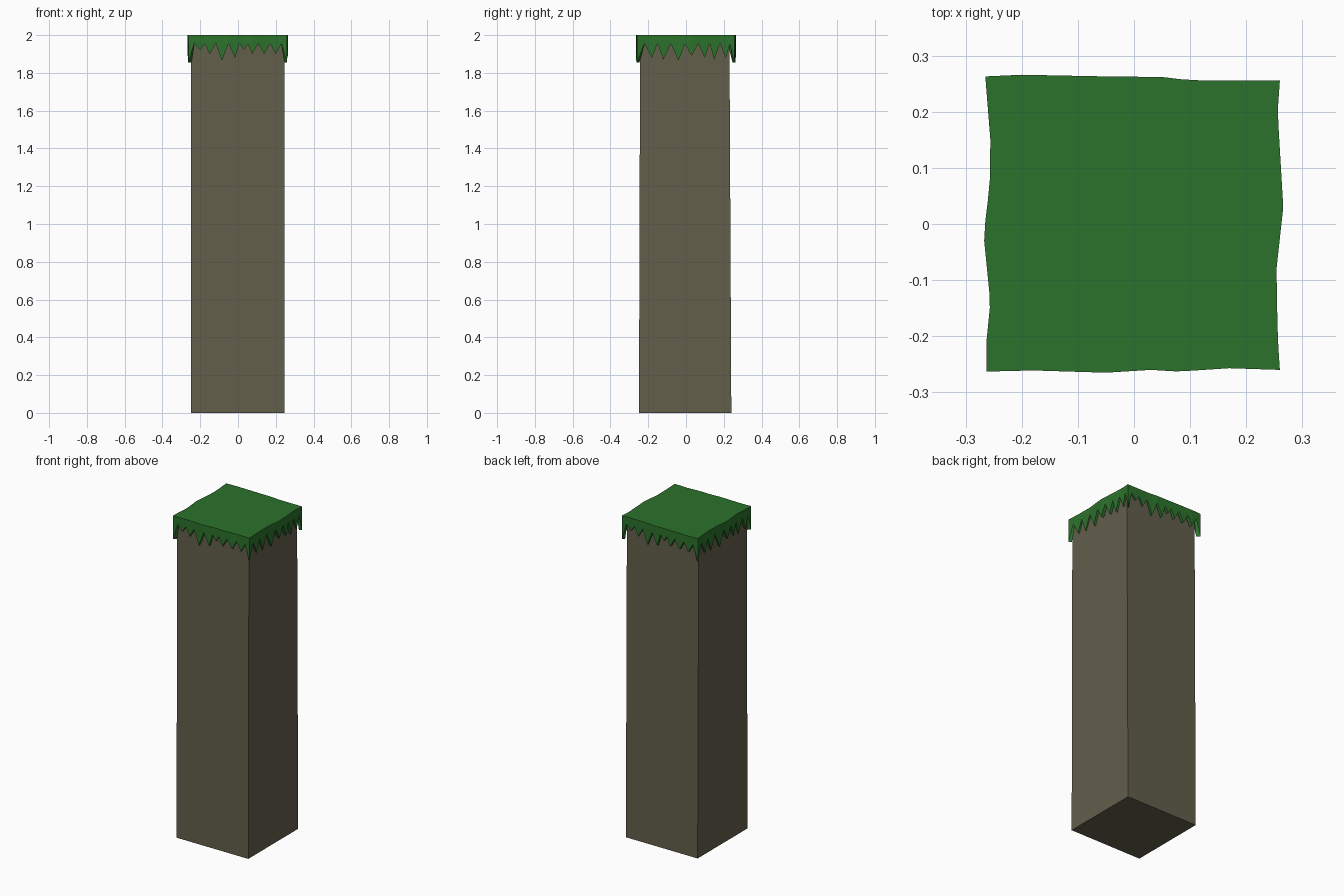
import bpy
import bmesh
from mathutils import Vector

cube = bpy.data.objects.get("Cube")
if cube:
    bpy.data.objects.remove(cube)


def material(name, rgb):
    mat = bpy.data.materials.new(name)
    mat.use_nodes = True
    mat.diffuse_color = (*rgb, 1)
    mat.node_tree.nodes["Principled BSDF"].inputs["Base Color"].default_value = (*rgb, 1)
    return mat


def make_object(name, bm, mat):
    bmesh.ops.recalc_face_normals(bm, faces=bm.faces)
    mesh = bpy.data.meshes.new(name)
    bm.to_mesh(mesh)
    bm.free()
    mesh.materials.append(mat)
    obj = bpy.data.objects.new(name, mesh)
    bpy.context.collection.objects.link(obj)
    return obj


def wave_at(points, t):
    """Linear interpolation along the wavy edge, by its first coordinate."""
    for (a, u), (b, v) in zip(points, points[1:]):
        if a <= t <= b:
            return u + (v - u) * (t - a) / (b - a)
    return points[-1][1]


earth = material("earth brown", (0.125, 0.114, 0.071))
grass = material("grass green", (0.025, 0.17, 0.025))

# Earth pillar, narrowing slightly towards the top at the back
bm = bmesh.new()
bmesh.ops.create_cube(bm, size=1)
for v in bm.verts:
    top = v.co.z > 0
    v.co.x = 0.245 if v.co.x > 0 else -0.248
    v.co.y = (0.23 if top else 0.24) if v.co.y > 0 else (-0.243 if top else -0.249)
    v.co.z = 1.98 if top else 0
make_object("earth_pillar", bm, earth)

# Wavy edges of the turf: (position along the side, distance from the centre)
front = [(-.263, .263), (-.18, .261), (-.05, .265), (.03, .26), (.08, .263), (.17, .257), (.26, .26)]
right = [(-.26, .26), (-.2, .256), (-.08, .254), (.03, .266), (.2, .256), (.256, .26)]
back = [(-.26, .256), (-.1, .256), (-.05, .262), (.05, .263), (.2, .266), (.265, .263)]
left = [(-.263, .265), (-.15, .256), (-.07, .257), (.02, .268), (.14, .256), (.21, .263), (.263, .263)]

# Blades along a side: (position, hanging depth)
blades_a = [(-.2, .08), (-.15, .10), (-.085, .135), (-.015, .12), (.03, .08), (.075, .10), (.14, .10), (.2, .10)]
blades_b = [(-.18, .12), (-.12, .13), (-.04, .135), (.03, .11), (.1, .12), (.15, .13), (.21, .12)]
CORNER, VALLEY = 0.145, 0.045

sides = [  # wave, blades, outward direction, running direction
    (front, blades_a, Vector((0, -1, 0)), Vector((1, 0, 0))),
    (right, blades_b, Vector((1, 0, 0)), Vector((0, 1, 0))),
    (back, blades_a, Vector((0, 1, 0)), Vector((-1, 0, 0))),
    (left, blades_b, Vector((-1, 0, 0)), Vector((0, -1, 0))),
]

# Outline samples as (outer point, inner point, depth)
samples = []
for wave, blades, out, run in sides:
    start, end = wave[0][0], wave[-1][0]
    tips = [(start, CORNER)] + blades + [(end, CORNER)]
    profile = []
    for (a, da), (b, db) in zip(tips, tips[1:]):
        profile += [(a, da), ((a + b) / 2, VALLEY)]
    for t, depth in profile:
        outer = run * t + out * wave_at(wave, t)
        inner = run * max(-.246, min(.246, t)) + out * .246
        samples.append((outer, inner, depth))

# Grass turf: flat top and a thin fringe with pointed blades
bm = bmesh.new()
rings = []
for outer, inner, depth in samples:
    rings.append([bm.verts.new((p.x, p.y, z)) for p, z in (
        (outer, 2), (outer, 2 - depth), (inner, 2 - depth), (inner, 1.975))])
for a, b in zip(rings, rings[1:] + rings[:1]):
    for i in range(3):
        bm.faces.new((a[i], a[i + 1], b[i + 1], b[i]))
bm.faces.new([r[0] for r in rings])
bm.faces.new([r[3] for r in reversed(rings)])
make_object("grass_turf", bm, grass)
